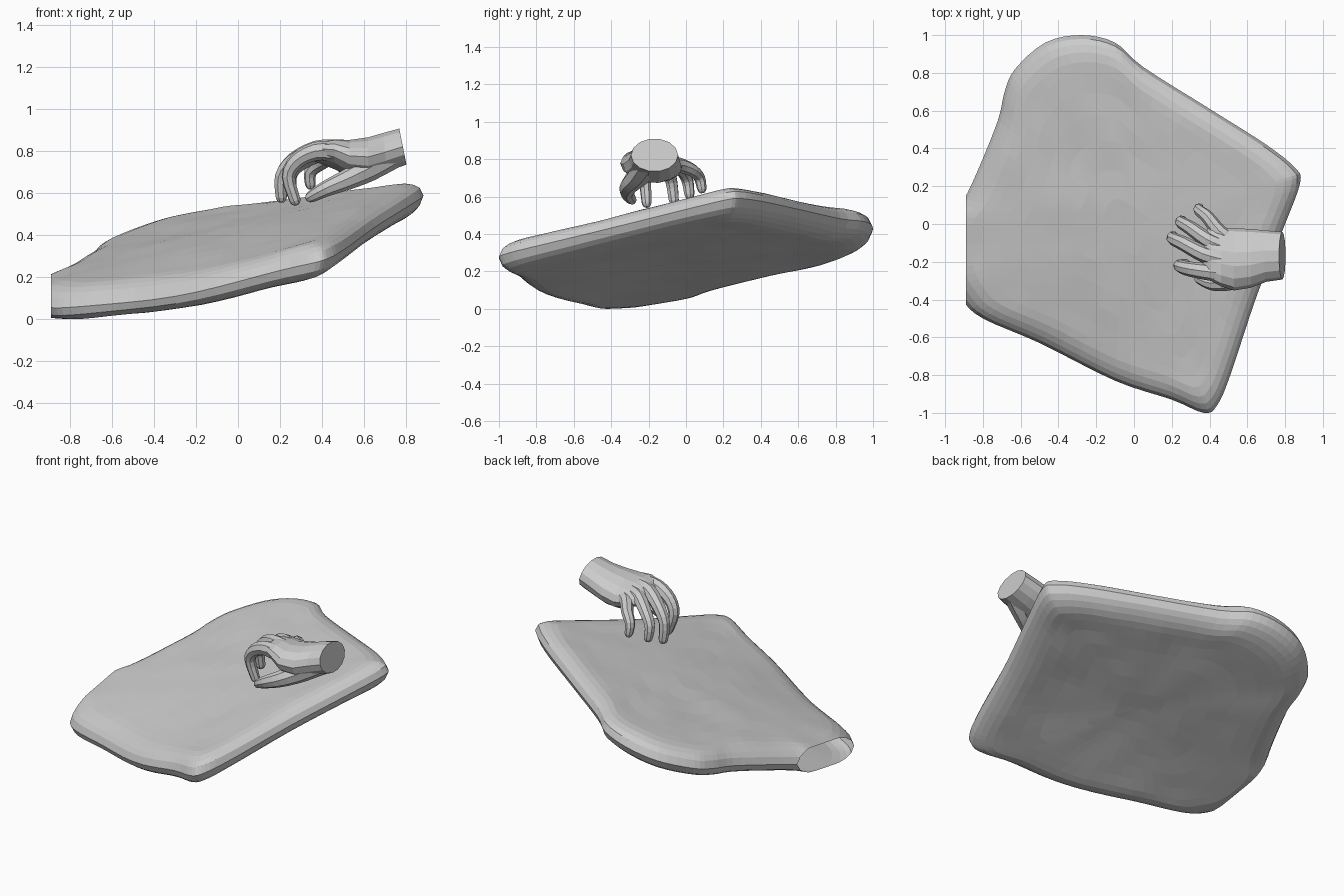
import bpy, bmesh, math
from mathutils import Vector, noise

if "Cube" in bpy.data.objects:
    bpy.data.objects.remove(bpy.data.objects["Cube"])


def finish(bm, name):
    bmesh.ops.recalc_face_normals(bm, faces=bm.faces)
    me = bpy.data.meshes.new(name)
    bm.to_mesh(me)
    bm.free()
    ob = bpy.data.objects.new(name, me)
    bpy.context.collection.objects.link(ob)
    return ob


def loft(bm, rings, cap=True):
    vs = [[bm.verts.new(p) for p in r] for r in rings]
    n = len(rings[0])
    for a, b in zip(vs, vs[1:]):
        for i in range(n):
            j = (i + 1) % n
            bm.faces.new((a[i], a[j], b[j], b[i]))
    if cap:
        bm.faces.new(vs[0][::-1])
        bm.faces.new(vs[-1])


def smooth_path(pts, steps, closed=False):
    """Catmull-Rom through the points."""
    pts = [Vector(p) for p in pts]
    n = len(pts)
    get = (lambda i: pts[i % n]) if closed else (lambda i: pts[max(0, min(n - 1, i))])
    out = []
    for i in range(n if closed else n - 1):
        a, b, c, d = (get(i + k) for k in (-1, 0, 1, 2))
        for s in range(steps):
            t = s / steps
            out.append(0.5 * (2 * b + (c - a) * t + (2 * a - 5 * b + 4 * c - d) * t * t
                              + (3 * b - a - 3 * c + d) * t ** 3))
    if not closed:
        out.append(pts[-1])
    return out


# Tilted stone slab: outline seen from above, rounded rim, gentle dents
outline = [(-.91, -.40), (-.985, -.25), (-.985, 0), (-.90, .13), (-.82, .30), (-.72, .55),
           (-.685, .70), (-.63, .82), (-.47, .96), (-.28, 1), (-.10, .96), (.05, .83),
           (.40, .61), (.70, .42), (.85, .30), (.88, .22), (.80, .0), (.65, -.38),
           (.51, -.80), (.44, -.96), (.37, -1), (.2, -.93), (-.1, -.83), (-.5, -.63), (-.8, -.5)]
edge = smooth_path([(x, y, 0) for x, y in outline], 4, True)
centre = Vector((-.05, -.02, 0))


def slab_point(p, inset, side):
    d = p - centre
    q = centre + d * (1 - inset)
    reach = min(1, inset * d.length / .15)
    h = .086 * math.sqrt(1 - (1 - reach) ** 2) * side
    wob = .008 * noise.noise(q * 4.5 + Vector((3, side, 1))) * reach
    sag = -.052 * math.exp(-((q.x + .35) / .6) ** 2 - ((q.y + .72) / .38) ** 2)
    return Vector((q.x, q.y, .357 + .236 * q.x + .152 * q.y + h + wob + sag))


insets = [.98, .85, .7, .55, .42, .3, .2, .14, .09, .05, .02]
stations = [(i, 1) for i in insets] + [(0, 0)] + [(i, -1) for i in reversed(insets)]
bm = bmesh.new()
loft(bm, [[slab_point(p, i, s) for p in edge] for i, s in stations])
bmesh.ops.recalc_face_normals(bm, faces=bm.faces)
# open flat cut on the left side
bmesh.ops.bisect_plane(bm, geom=bm.verts[:] + bm.edges[:] + bm.faces[:],
                       plane_co=(-.89, 0, 0), plane_no=(-1, 0, 0), clear_outer=True)
low = min(v.co.z for v in bm.verts)
bmesh.ops.translate(bm, verts=bm.verts, vec=(0, 0, -low))
finish(bm, "stone_slab")

# Palm and wrist: x, centre y, centre z, half width, half height, lean, roll
palm = [(.785, -.168, .822, .126, .088, -.2, 0), (.70, -.17, .795, .136, .094, -.1, 0),
        (.62, -.182, .77, .155, .098, 0, .02), (.53, -.187, .765, .165, .088, 0, .08),
        (.46, -.175, .785, .155, .068, 0, .14), (.40, -.16, .792, .138, .052, 0, .14),
        (.365, -.15, .785, .11, .03, 0, .14)]
bm = bmesh.new()
rings = []
for x, cy, cz, w, h, lean, roll in palm:
    ring = []
    for k in range(14):
        a = 2 * math.pi * k / 14
        u, v = w * math.cos(a), h * math.sin(a)
        ring.append(Vector((x + lean * v, cy + u, cz + v - roll * u)))
    rings.append(ring)
loft(bm, rings)
finish(bm, "palm")


# Digits: tapered eight-sided tubes with blunt rounded tips
def digit(name, pts, r0, r1):
    path = smooth_path(pts, 3)
    tip_dir = (path[-1] - path[-2]).normalized()
    n = len(path) - 1
    radii = [r0 + (r1 - r0) * i / n for i in range(n + 1)]
    path += [path[-1] + tip_dir * r1 * .5, path[-1] + tip_dir * r1 * .85]
    radii += [r1 * .8, r1 * .4]
    side = Vector((0, 1, 0))
    rings = []
    for i, (p, r) in enumerate(zip(path, radii)):
        t = (path[min(i + 1, len(path) - 1)] - path[max(i - 1, 0)]).normalized()
        side = (side - t * side.dot(t)).normalized()
        up = t.cross(side)
        rings.append([p + r * (side * math.cos(k * math.pi / 4) + up * math.sin(k * math.pi / 4))
                      for k in range(8)])
    bm = bmesh.new()
    loft(bm, rings)
    finish(bm, name)


digit("index_finger", [(.46, -.26, .80), (.37, -.25, .80), (.28, -.235, .755),
                       (.24, -.22, .68), (.272, -.21, .565)], .050, .027)
digit("middle_finger", [(.46, -.185, .805), (.37, -.16, .805), (.265, -.105, .755),
                        (.207, -.078, .68), (.207, -.065, .58)], .050, .028)
digit("ring_finger", [(.47, -.12, .79), (.39, -.085, .79), (.30, -.022, .745),
                      (.25, .008, .685), (.255, .018, .61)], .048, .027)
digit("little_finger", [(.51, -.085, .765), (.45, -.04, .77), (.39, .035, .74),
                        (.345, .072, .70), (.345, .085, .64)], .045, .025)
digit("thumb", [(.73, -.20, .785), (.62, -.25, .715), (.52, -.30, .665),
                (.42, -.315, .622), (.345, -.29, .582)], .072, .027)
